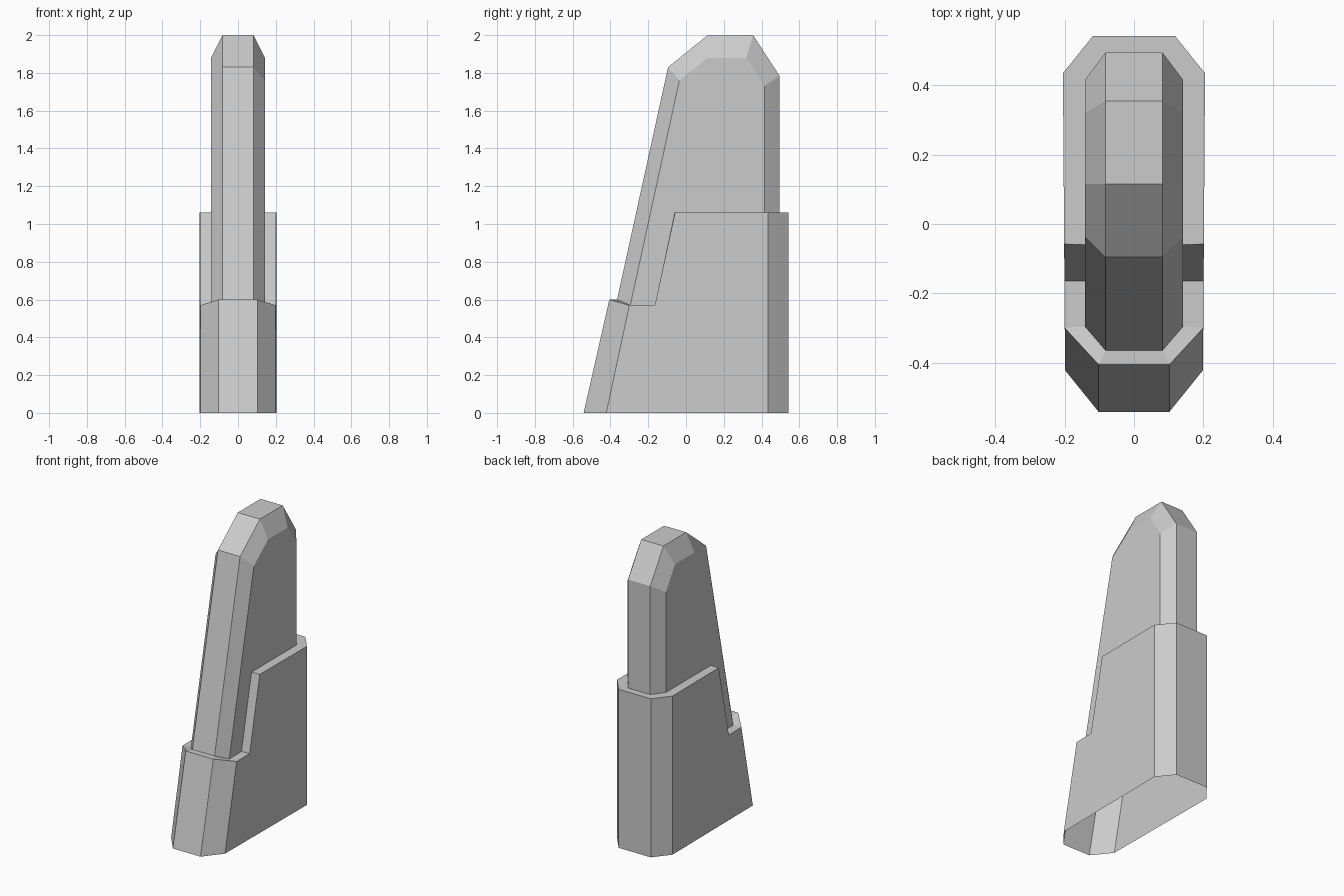
import bpy, bmesh

if "Cube" in bpy.data.objects:
    bpy.data.objects.remove(bpy.data.objects["Cube"])


def make_part(name, build):
    """Build the right half of a part in bmesh, then mirror it across x = 0."""
    bm = bmesh.new()
    build(bm)
    bmesh.ops.remove_doubles(bm, verts=bm.verts, dist=1e-5)
    mirrored = bmesh.ops.duplicate(bm, geom=bm.verts[:] + bm.edges[:] + bm.faces[:])
    for v in mirrored["geom"]:
        if isinstance(v, bmesh.types.BMVert):
            v.co.x *= -1
    bmesh.ops.reverse_faces(
        bm, faces=[f for f in mirrored["geom"] if isinstance(f, bmesh.types.BMFace)])
    bmesh.ops.remove_doubles(bm, verts=bm.verts, dist=1e-5)
    # join the halves into single flat faces along the centre line
    bmesh.ops.dissolve_edges(
        bm, edges=[e for e in bm.edges if len(e.link_faces) == 2
                   and all(abs(v.co.x) < 1e-5 for v in e.verts)], use_verts=True)
    bmesh.ops.recalc_face_normals(bm, faces=bm.faces)
    mesh = bpy.data.meshes.new(name)
    bm.to_mesh(mesh)
    bm.free()
    obj = bpy.data.objects.new(name, mesh)
    bpy.context.collection.objects.link(obj)
    return obj


def face(bm, pts):
    bm.faces.new([bm.verts.new(p) for p in pts])


def strip(bm, a, b):
    """Quads between two matching paths."""
    for i in range(len(a) - 1):
        face(bm, [a[i], a[i + 1], b[i + 1], b[i]])


# Side profiles (y, z) of the tower: ridge at the middle, flank at the sides
ridge = [(-.365, .60), (-.095, 1.83), (.115, 2.0), (.355, 2.0), (.495, 1.785), (.495, 1.06)]
flank = [(-.295, .57), (-.035, 1.76), (.115, 1.88), (.32, 1.88), (.415, 1.73), (.415, 1.06)]
notch = [(-.06, 1.06), (-.165, .57)]


def at_x(x, profile):
    return [(x, y, z) for y, z in profile]


# Tapered tower with bevelled crown
def tower(bm):
    strip(bm, at_x(0, ridge), at_x(.082, ridge))
    strip(bm, at_x(.082, ridge), at_x(.142, flank))
    face(bm, at_x(.142, flank + notch))


# Stepped sleeve around the tower, open underneath
def sleeve(bm):
    def side(y, z):
        return (.199 + .006 * (y + .42) / .855, y, z)

    base = [(0, -.542, 0), (.102, -.542, 0), side(-.422, 0),
            side(.435, 0), (.119, .542, 0), (0, .542, 0)]
    rim = [(0, -.406, .60), (.102, -.406, .60), side(-.30, .57), side(-.165, .57),
           side(-.058, 1.06), side(.435, 1.06), (.119, .542, 1.06), (0, .542, 1.06)]
    inner = [(0, -.365, .60), (.082, -.365, .60), (.142, -.295, .57), (.142, -.165, .57),
             (.142, -.06, 1.06), (.142, .415, 1.06), (.082, .495, 1.06), (0, .495, 1.06)]
    strip(bm, base[:3], rim[:3])
    face(bm, [base[2], base[3]] + rim[5:1:-1])
    strip(bm, base[3:], rim[5:])
    strip(bm, rim, inner)


make_part("tower", tower)
make_part("stepped_sleeve", sleeve)
